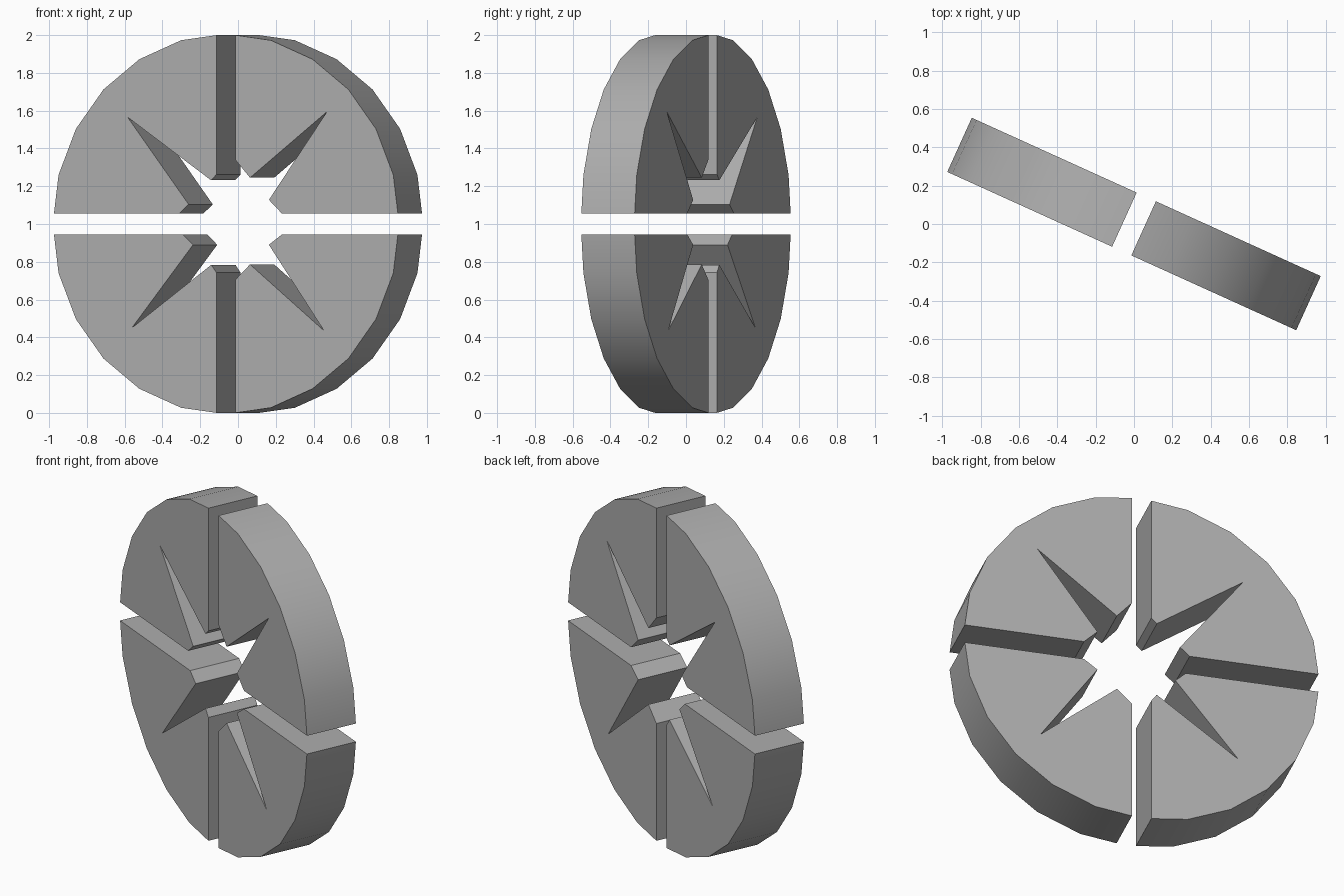
import bpy, bmesh
from math import sin, cos, pi, radians
from mathutils import Matrix

cube = bpy.data.objects.get("Cube")
if cube:
    bpy.data.objects.remove(cube, do_unlink=True)

RADIUS, GAP, HALF, SEGMENTS = 1.007, 0.055, 0.155, 24
TURN = radians(-24.4)

grey = bpy.data.materials.new("plain_grey")
grey.use_nodes = True
colour = (0.42, 0.42, 0.42, 1)
grey.diffuse_color = colour
grey.node_tree.nodes["Principled BSDF"].inputs["Base Color"].default_value = colour


def quarter_arc():
    """Rim of one quarter, trimmed where the straight gaps cut the end facets."""
    trim = RADIUS - GAP * (1 - cos(2 * pi / SEGMENTS)) / sin(2 * pi / SEGMENTS)
    pts = [(trim, GAP)]
    for i in range(1, SEGMENTS // 4):
        a = 2 * pi * i / SEGMENTS
        pts.append((RADIUS * cos(a), RADIUS * sin(a)))
    return pts + [(GAP, trim)]


def make_quarter(name, sx, sz, notch):
    """Extrude a quarter disc with its chamfered, pointed inner notch."""
    outline = [(sx * u, sz * w) for u, w in quarter_arc() + notch]
    bm = bmesh.new()
    face = bm.faces.new([bm.verts.new((u, -HALF, w)) for u, w in outline])
    result = bmesh.ops.extrude_face_region(bm, geom=[face])
    new_verts = [g for g in result["geom"] if isinstance(g, bmesh.types.BMVert)]
    bmesh.ops.translate(bm, verts=new_verts, vec=(0, 2 * HALF, 0))
    bm.transform(Matrix.Translation((0, 0, 1)) @ Matrix.Rotation(TURN, 4, "Z"))
    bmesh.ops.recalc_face_normals(bm, faces=bm.faces)
    mesh = bpy.data.meshes.new(name)
    bm.to_mesh(mesh)
    bm.free()
    mesh.materials.append(grey)
    obj = bpy.data.objects.new(name, mesh)
    bpy.context.collection.objects.link(obj)
    bpy.ops.object.select_all(action="DESELECT")
    obj.select_set(True)
    bpy.context.view_layer.objects.active = obj
    bpy.ops.object.shade_smooth_by_angle(angle=radians(25))


# Each notch: vertical-gap chamfer, long pointed slit, horizontal-gap chamfer
make_quarter("upper_right_quarter", -1, 1,
             [(GAP, .262), (.087, .232), (.572, .566), (.217, .104), (.272, GAP)])
make_quarter("upper_left_quarter", 1, 1,
             [(GAP, .34), (.14, .245), (.588, .595), (.25, .128), (.326, GAP)])
make_quarter("lower_right_quarter", -1, -1,
             [(GAP, .258), (.085, .216), (.547, .55), (.191, .11), (.25, GAP)])
make_quarter("lower_left_quarter", 1, -1,
             [(GAP, .295), (.14, .214), (.571, .566), (.25, .11), (.326, GAP)])
